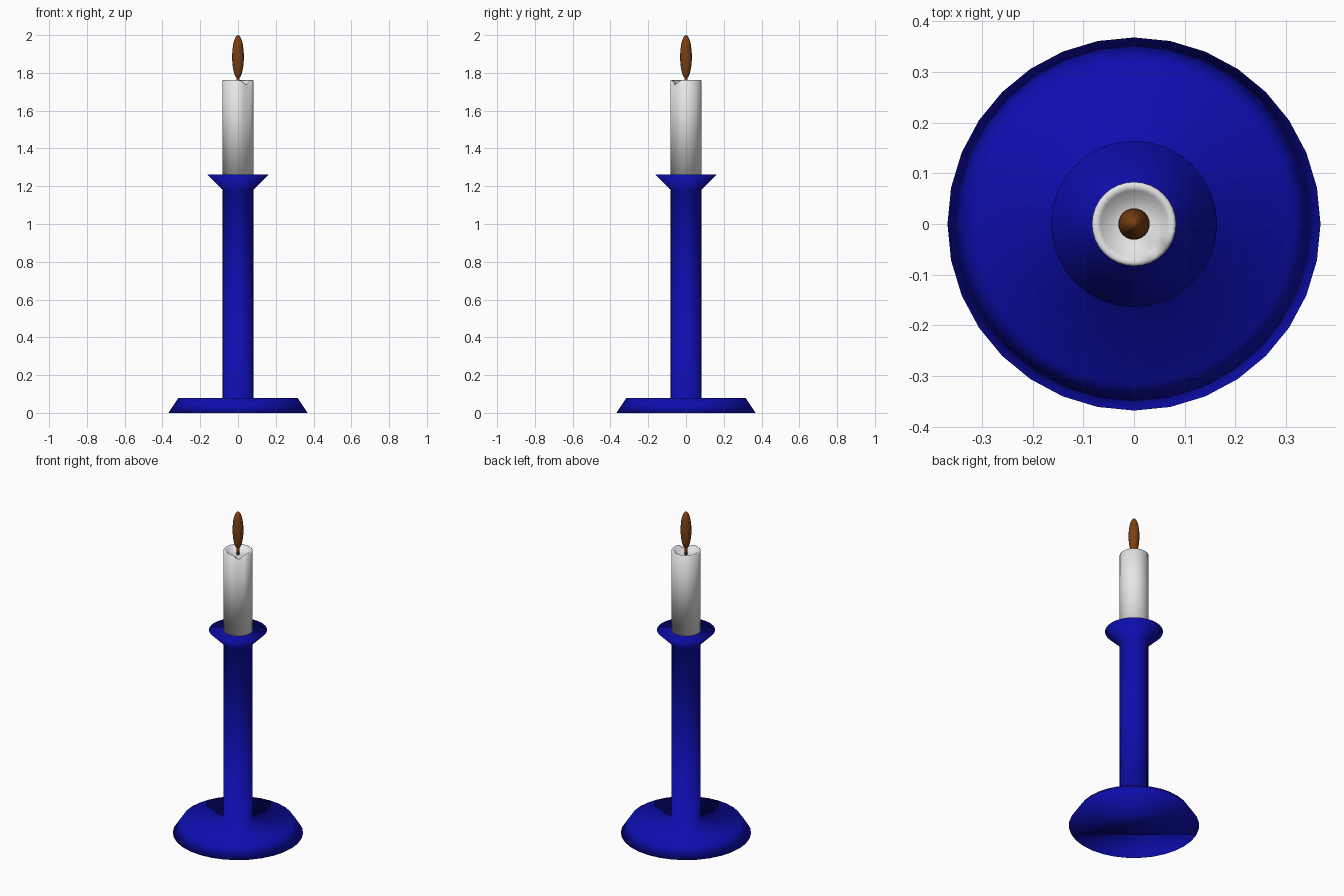
import bpy, bmesh, math

if "Cube" in bpy.data.objects:
    bpy.data.objects.remove(bpy.data.objects["Cube"])


def material(name, rgb):
    m = bpy.data.materials.new(name)
    m.diffuse_color = (*rgb, 1)
    m.use_nodes = True
    m.node_tree.nodes["Principled BSDF"].inputs["Base Color"].default_value = m.diffuse_color
    return m


BLUE = material("cobalt_blue", (0.004, 0.004, 0.42))
WHITE = material("wax_white", (0.8, 0.8, 0.8))
BROWN = material("burnt_brown", (0.2, 0.05, 0.006))


def lathe(name, profile, mat, sides=32, shape=None):
    """Spin (radius, z) rings around z, capped at both ends, smooth shaded."""
    bm = bmesh.new()
    rings = []
    for i, (r, z) in enumerate(profile):
        ring = []
        for k in range(sides):
            a = 2 * math.pi * k / sides
            dz = shape(i, a) if shape else 0
            ring.append(bm.verts.new((r * math.cos(a), r * math.sin(a), z + dz)))
        rings.append(ring)
    for lo, hi in zip(rings, rings[1:]):
        for k in range(sides):
            n = (k + 1) % sides
            bm.faces.new((lo[k], lo[n], hi[n], hi[k]))
    bm.faces.new(rings[0][::-1])
    bm.faces.new(rings[-1])
    for f in bm.faces:
        f.smooth = True
    me = bpy.data.meshes.new(name)
    bm.to_mesh(me)
    bm.free()
    me.materials.append(mat)
    ob = bpy.data.objects.new(name, me)
    bpy.context.collection.objects.link(ob)
    return ob


# Holder: bevelled foot, straight stem and flared cup with a flat top
lathe("candle_holder", [(0.368, 0), (0.315, 0.08), (0.081, 0.08),
                        (0.081, 1.18), (0.164, 1.262)], BLUE)


# Candle: hollow melted top, with a dip in the rim at the front right
def melt(i, a):
    if i not in (1, 2, 3):
        return 0
    d = (a - math.radians(-52) + math.pi) % (2 * math.pi) - math.pi
    t = max(0, 1 - abs(d) / math.radians(34))
    return -0.024 * t * t * (3 - 2 * t)


lathe("candle", [(0.083, 1.255), (0.083, 1.757), (0.077, 1.762),
                 (0.066, 1.756), (0.052, 1.737), (0.02, 1.732)],
      WHITE, shape=melt)

# Wick
lathe("wick", [(0.008, 1.73), (0.008, 1.79)], BROWN, 12)

# Flame: slender ellipsoid
bpy.ops.mesh.primitive_uv_sphere_add(segments=24, ring_count=16, radius=1,
                                     location=(0, 0, 1.885))
flame = bpy.context.object
flame.name = "flame"
flame.scale = (0.031, 0.031, 0.115)
flame.data.materials.append(BROWN)
bpy.ops.object.shade_smooth()
